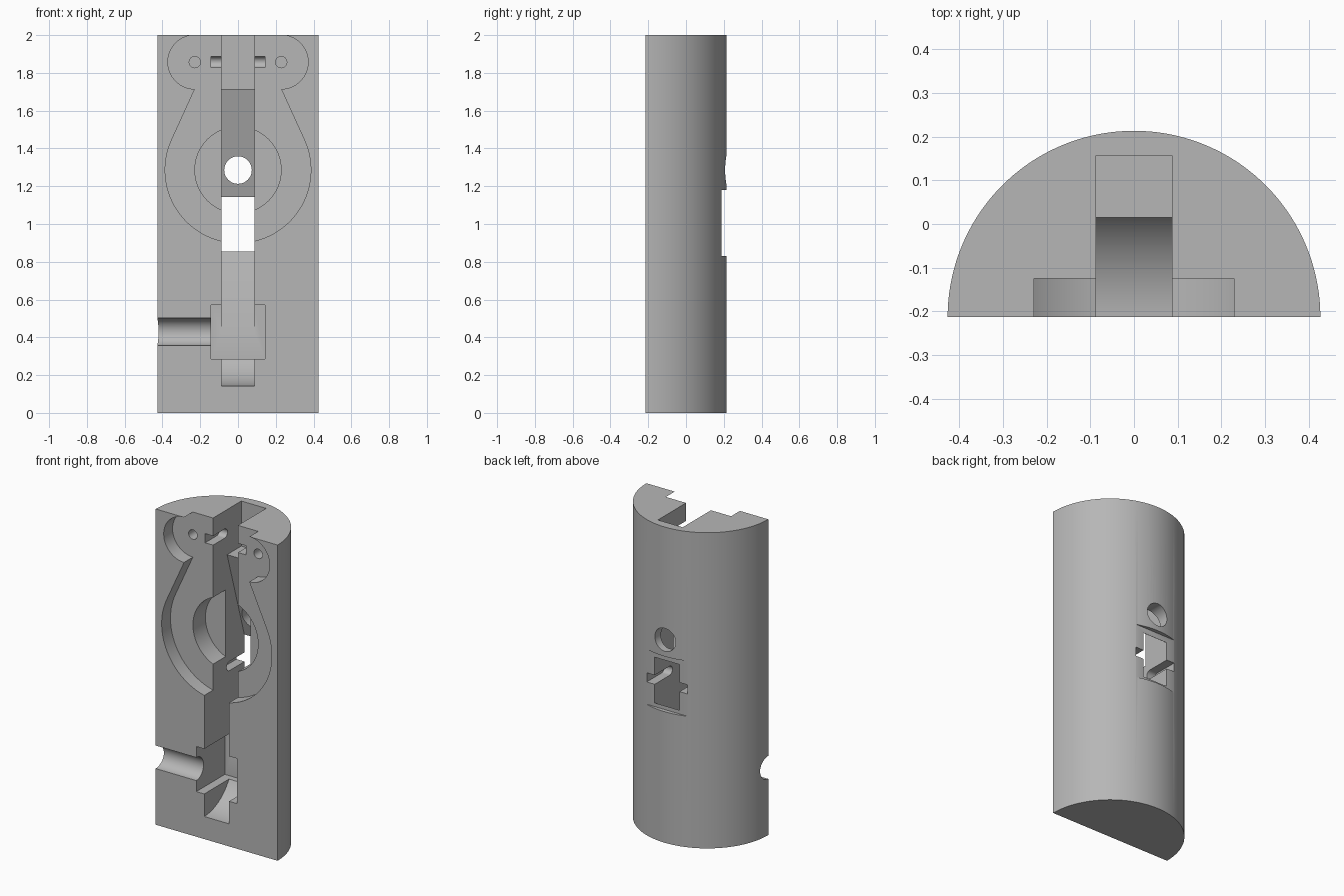
import bpy, bmesh
from math import sin, cos, radians

cube = bpy.data.objects.get("Cube")
if cube:
    bpy.data.objects.remove(cube)

grey = bpy.data.materials.new("plain grey")
grey.use_nodes = True
GREY = (0.47, 0.47, 0.47, 1)
grey.diffuse_color = GREY
grey.node_tree.nodes["Principled BSDF"].inputs["Base Color"].default_value = GREY

U = 2 / 14            # design module
FRONT = -0.2135       # flat front face
SHELF = -0.125        # floor of the shallow recess
R = 0.427             # body radius


def arc(cx, cy, r, a0, a1, n=32):
    return [(cx + r * cos(radians(a0 + (a1 - a0) * i / n)),
             cy + r * sin(radians(a0 + (a1 - a0) * i / n))) for i in range(n + 1)]


def circle(cx, cy, r, n=48):
    return arc(cx, cy, r, 0, 360, n)[:-1]


def rect(x0, x1, y0, y1):
    return [(x0, y0), (x1, y0), (x1, y1), (x0, y1)]


def prism(name, pts, axis, lo, hi):
    """Extrude a 2D profile along one axis."""
    place = {"X": lambda p, t: (t, p[0], p[1]),
             "Y": lambda p, t: (p[0], t, p[1]),
             "Z": lambda p, t: (p[0], p[1], t)}[axis]
    bm = bmesh.new()
    a = [bm.verts.new(place(p, lo)) for p in pts]
    b = [bm.verts.new(place(p, hi)) for p in pts]
    bm.faces.new(a)
    bm.faces.new(b)
    for i in range(len(pts)):
        j = (i + 1) % len(pts)
        bm.faces.new((a[i], a[j], b[j], b[i]))
    bmesh.ops.recalc_face_normals(bm, faces=bm.faces)
    mesh = bpy.data.meshes.new(name)
    bm.to_mesh(mesh)
    bm.free()
    mesh.materials.append(grey)
    ob = bpy.data.objects.new(name, mesh)
    bpy.context.collection.objects.link(ob)
    return ob


# Half-round body
body = prism("half_round_body", arc(0, FRONT, R, 0, 180, 72), "Z", 0, 2)


def cut(name, pts, axis, lo, hi):
    cutter = prism(name, pts, axis, lo, hi)
    cutter.hide_render = True
    mod = body.modifiers.new(name, "BOOLEAN")
    mod.operation = "DIFFERENCE"
    mod.solver = "EXACT"
    mod.object = cutter
    bpy.context.view_layer.objects.active = body
    bpy.ops.object.modifier_apply(modifier=name)
    bpy.data.objects.remove(cutter)


# Shallow pear-shaped recess with two round lobes at the top
lobe_z, bowl_z, lobe_x = 13 * U, 9 * U, 1.6 * U
right_half = (arc(0, bowl_z, 2.7 * U, -90, 24, 40)
              + arc(lobe_x, lobe_z, U, -90, 90, 32) + [(lobe_x, 2.1)])
left_half = [(-x, z) for x, z in reversed(right_half[1:])]
cut("pear_recess", right_half + left_half, "Y", -0.4, SHELF)

# Round pocket in the middle of the bowl
cut("round_pocket", circle(0, bowl_z, 1.6 * U, 64), "Y", -0.4, 0.0)

# Central slot: curved floor, sloped walls, opening through the back
slot = ([(-0.4, U)] + arc(FRONT, 3 * U, 2 * U, -90, 0, 28)
        + [(0.19, 6 * U), (0.4, 6 * U), (0.4, 8 * U), (0.188, 8 * U),
           (0.015, 12 * U), (0.157, 12 * U), (0.157, 2.1), (-0.4, 2.1)])
cut("central_slot", slot, "X", -0.087, 0.087)

# Box pocket and side groove near the bottom
cut("box_pocket", rect(-U, U, 2 * U, 4 * U), "Y", -0.4, 0.0725)
cut("side_groove", circle(FRONT, 3 * U, 0.073), "X", -0.6, -U + 0.01)

# Flat window recess and round hole at the back
cut("window_recess", rect(-U, U, 0.83, 1.18), "Y", 0.189, 0.5)
cut("back_hole", circle(0, bowl_z, 0.073), "Y", -0.05, 0.5)

# Round-ended pin grooves, one from the front and one from the back
PIN = 0.029
cut("front_pin_groove", [(-0.4, lobe_z - PIN)] + arc(-0.01, lobe_z, PIN, -90, 90, 16)
    + [(-0.4, lobe_z + PIN)], "X", -U, U)
cut("back_pin_groove", [(0.4, 7 * U + PIN)] + arc(0.04, 7 * U, PIN, 90, 270, 16)
    + [(0.4, 7 * U - PIN)], "X", -U, U)

# Small screw holes in the lobes
for side in (-1, 1):
    cut("screw_hole", circle(side * lobe_x, lobe_z, 0.03, 24), "Y", -0.4, 0.0)

# Smooth curves, sharp edges
bpy.ops.object.select_all(action="DESELECT")
body.select_set(True)
bpy.context.view_layer.objects.active = body
bpy.ops.object.shade_smooth_by_angle(angle=radians(25))
